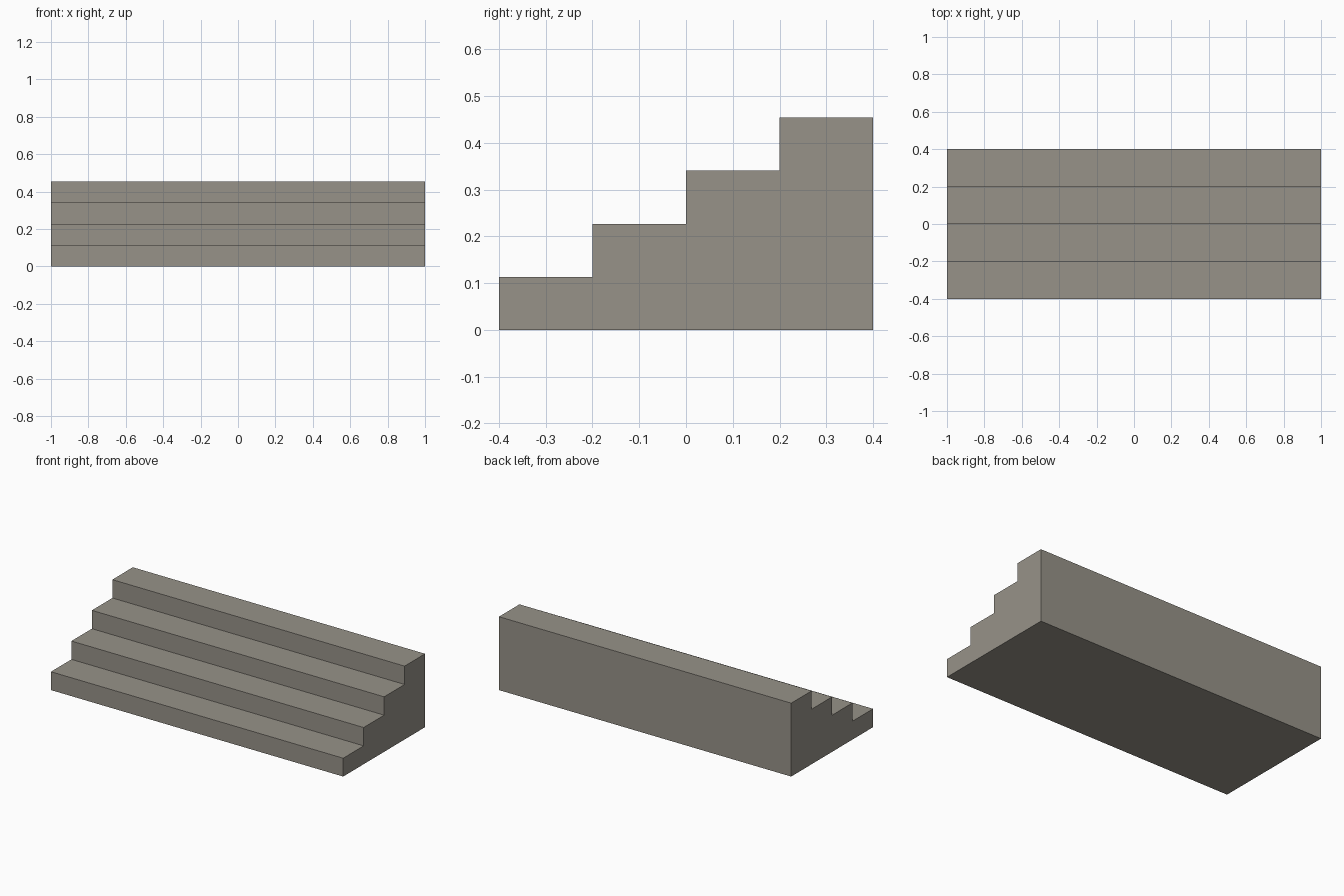
import bpy
import bmesh

cube = bpy.data.objects.get("Cube")
if cube:
    bpy.data.objects.remove(cube, do_unlink=True)

STEPS = 4
WIDTH, DEPTH, HEIGHT = 2.0, 0.8, 0.454
TREAD, RISER = DEPTH / STEPS, HEIGHT / STEPS

# Stone colour
stone = bpy.data.materials.new("warm_grey_stone")
stone.use_nodes = True
colour = (0.31, 0.29, 0.25, 1.0)
stone.diffuse_color = colour
stone.node_tree.nodes["Principled BSDF"].inputs["Base Color"].default_value = colour

# Stepped side profile: bottom edge, then riser and tread of each step
profile = [(DEPTH / 2, 0)]
for i in range(STEPS):
    y = -DEPTH / 2 + i * TREAD
    profile += [(y, i * RISER), (y, (i + 1) * RISER)]
profile.append((DEPTH / 2, HEIGHT))

# Solid staircase: the profile extruded across the full width
bm = bmesh.new()
side = bm.faces.new([bm.verts.new((-WIDTH / 2, y, z)) for y, z in profile])
result = bmesh.ops.extrude_face_region(bm, geom=[side], use_keep_orig=True)
moved = [v for v in result["geom"] if isinstance(v, bmesh.types.BMVert)]
bmesh.ops.translate(bm, verts=moved, vec=(WIDTH, 0, 0))
bmesh.ops.recalc_face_normals(bm, faces=bm.faces)

mesh = bpy.data.meshes.new("stair_block")
bm.to_mesh(mesh)
bm.free()
mesh.materials.append(stone)
stairs = bpy.data.objects.new("stair_block", mesh)
bpy.context.collection.objects.link(stairs)
